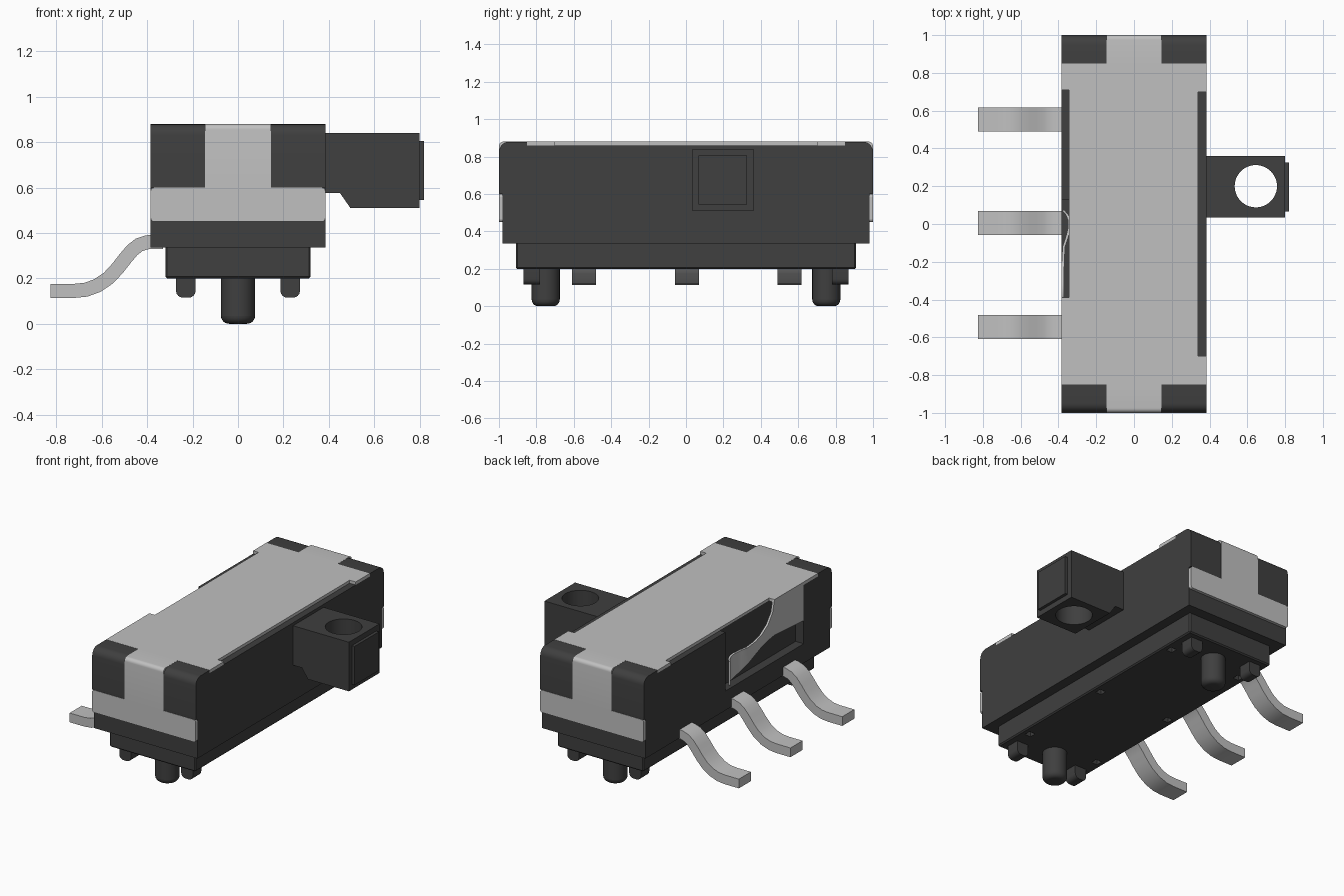
import bpy, bmesh, math
from mathutils import Vector

cube = bpy.data.objects.get("Cube")
if cube:
    bpy.data.objects.remove(cube, do_unlink=True)


def material(name, rgb, rough):
    m = bpy.data.materials.new(name)
    m.use_nodes = True
    m.diffuse_color = (*rgb, 1)
    b = m.node_tree.nodes["Principled BSDF"]
    b.inputs["Base Color"].default_value = (*rgb, 1)
    b.inputs["Roughness"].default_value = rough
    return m


PLASTIC = material("dark plastic", (0.05, 0.05, 0.05), 0.6)
METAL = material("light grey metal", (0.53, 0.53, 0.53), 0.5)


def finish(name, bm, mat):
    bmesh.ops.recalc_face_normals(bm, faces=bm.faces)
    me = bpy.data.meshes.new(name)
    bm.to_mesh(me)
    bm.free()
    me.materials.append(mat)
    ob = bpy.data.objects.new(name, me)
    bpy.context.collection.objects.link(ob)
    return ob


def prism(name, pts, axis, a, b, mat):
    """Extrude an outline from a to b along an axis."""
    place = {"x": lambda u, v, w: (w, u, v),
             "y": lambda u, v, w: (u, w, v),
             "z": lambda u, v, w: (u, v, w)}[axis]
    bm = bmesh.new()
    face = bm.faces.new([bm.verts.new(place(u, v, a)) for u, v in pts])
    ext = bmesh.ops.extrude_face_region(bm, geom=[face])["geom"]
    move = Vector(place(0, 0, b - a))
    bmesh.ops.translate(bm, vec=move, verts=[e for e in ext if isinstance(e, bmesh.types.BMVert)])
    return finish(name, bm, mat)


def box(name, x0, x1, y0, y1, z0, z1, mat):
    return prism(name, [(x0, y0), (x1, y0), (x1, y1), (x0, y1)], "z", z0, z1, mat)


def arc(cx, cy, r, a0, a1, n=6):
    return [(cx + r * math.cos(math.radians(a0 + (a1 - a0) * i / n)),
             cy + r * math.sin(math.radians(a0 + (a1 - a0) * i / n))) for i in range(n + 1)]


def lathe(name, profile, x, y, mat, n=32):
    """Revolve (radius, z) points around a vertical axis."""
    bm = bmesh.new()
    rings = [[bm.verts.new((x + r * math.cos(2 * math.pi * i / n),
                            y + r * math.sin(2 * math.pi * i / n), z)) for i in range(n)]
             for r, z in profile]
    for p, q in zip(rings, rings[1:]):
        for i in range(n):
            j = (i + 1) % n
            bm.faces.new((p[i], p[j], q[j], q[i]))
    bm.faces.new(rings[0])
    bm.faces.new(rings[-1])
    return finish(name, bm, mat)


def apply(ob, mod):
    bpy.context.view_layer.objects.active = ob
    bpy.ops.object.modifier_apply(modifier=mod.name)


def cut(ob, cutter):
    m = ob.modifiers.new("cut", "BOOLEAN")
    m.operation, m.solver, m.object = "DIFFERENCE", "EXACT", cutter
    apply(ob, m)
    bpy.data.objects.remove(cutter, do_unlink=True)


def bevel(ob, width, segments=2):
    m = ob.modifiers.new("bevel", "BEVEL")
    m.width, m.segments = width, segments
    apply(ob, m)


smooth = []

# Housing with a side pocket for the spring arm
body = box("housing", -0.385, 0.385, -0.98, 0.98, 0.335, 0.86, PLASTIC)
cut(body, box("pocket_cutter", -0.5, -0.325, -0.70, 0.13, 0.465, 0.95, PLASTIC))

# Stepped base with small square holes underneath
base = box("base", -0.32, 0.32, -0.91, 0.91, 0.2, 0.345, PLASTIC)
bevel(base, 0.008, 1)
for sx in (-1, 1):
    for y in (-0.67, 0, 0.67):
        cut(base, box("hole_cutter", sx * 0.265 - 0.022, sx * 0.265 + 0.022,
                      y - 0.022, y + 0.022, 0.1, 0.24, PLASTIC))

# Metal cover sheet with a long notch on each side
prism("cover_plate", [(-0.385, -0.85), (0.385, -0.85), (0.385, -0.70), (0.34, -0.70),
                      (0.34, 0.70), (0.385, 0.70), (0.385, 0.85), (-0.385, 0.85),
                      (-0.385, 0.71), (-0.345, 0.71), (-0.345, -0.39), (-0.385, -0.39)],
      "z", 0.86, 0.88, METAL)

for s, end in ((-1, "front"), (1, "back")):
    # Dark corner blocks, rounded along the outer top edge
    for sx, side in ((-1, "right"), (1, "left")):
        pts = [(0.85, 0.6), (0.998, 0.6)] + arc(0.948, 0.829, 0.05, 0, 90) + [(0.85, 0.879)]
        smooth.append(prism(f"{end}_{side}_corner", [(s * y, z) for y, z in pts], "x",
                            sx * 0.145, sx * 0.385, PLASTIC))
    # Folded strap over the end
    pts = [(0.85, 0.86), (0.98, 0.86), (0.98, 0.59), (1.0, 0.59)]
    pts += arc(0.975, 0.855, 0.025, 0, 90) + [(0.85, 0.88)]
    smooth.append(prism(f"{end}_strap", [(s * y, z) for y, z in pts], "x", -0.145, 0.145, METAL))
    # Cross band at the foot of the strap
    r = 0.015
    pts = (arc(0.385 - r, 0.60 - r, r, 0, 90, 3) + arc(-0.385 + r, 0.60 - r, r, 90, 180, 3)
           + arc(-0.385 + r, 0.45 + r, r, 180, 270, 3) + arc(0.385 - r, 0.45 + r, r, 270, 360, 3))
    prism(f"{end}_band", pts, "y", s * 0.979, s * 1.0, METAL)
    # Large locating peg
    prof = [(0.075, 0.21), (0.075, 0.035)] + [(0.04 + u, 0.035 + v) for u, v in arc(0, 0, 0.035, 0, -90)]
    smooth.append(lathe(f"{end}_locating_peg", prof, 0, s * 0.75, PLASTIC))
    # Small standoff feet
    for sx, side in ((-1, "right"), (1, "left")):
        c = sx * 0.23
        pts = [(c - 0.043, 0.21)] + arc(c - 0.013, 0.145, 0.03, 180, 270, 4)
        pts += arc(c + 0.013, 0.145, 0.03, 270, 360, 4) + [(c + 0.043, 0.21)]
        smooth.append(prism(f"{end}_{side}_foot", pts, "y", s * 0.78, s * 0.87, PLASTIC))

# Spring arm folded down from the cover: (y, bottom, top, x)
arm = [(-0.71, 0.62, 0.88, -0.385), (-0.39, 0.64, 0.88, -0.385), (-0.37, 0.638, 0.80, -0.385),
       (-0.32, 0.63, 0.735, -0.385), (-0.25, 0.61, 0.69, -0.384), (-0.18, 0.58, 0.67, -0.382),
       (-0.12, 0.55, 0.66, -0.378), (-0.07, 0.52, 0.655, -0.362), (-0.02, 0.495, 0.65, -0.349),
       (0.02, 0.485, 0.645, -0.349), (0.05, 0.48, 0.64, -0.362), (0.075, 0.48, 0.64, -0.384)]
bm = bmesh.new()
cols = [[bm.verts.new((x + dx, y, z)) for dx, z in ((0, lo), (0, hi), (0.014, hi), (0.014, lo))]
        for y, lo, hi, x in arm]
for p, q in zip(cols, cols[1:]):
    for i in range(4):
        j = (i + 1) % 4
        bm.faces.new((p[i], p[j], q[j], q[i]))
bm.faces.new(cols[0])
bm.faces.new(cols[-1])
smooth.append(finish("spring_arm", bm, METAL))

# Slider knob with a round vertical hole and an end pad
knob = prism("slider_knob", [(0.35, 0.84), (0.80, 0.84), (0.80, 0.51), (0.495, 0.51),
                             (0.45, 0.575), (0.35, 0.575)], "y", 0.035, 0.36, PLASTIC)
cut(knob, lathe("knob_hole_cutter", [(0.112, 0.4), (0.112, 0.95)], 0.645, 0.2, PLASTIC, 48))
smooth.append(knob)
box("knob_end_pad", 0.79, 0.82, 0.067, 0.325, 0.545, 0.805, PLASTIC)

# S-bent terminals of even thickness
path = [(-0.825, 0.145), (-0.72, 0.145), (-0.67, 0.15), (-0.62, 0.168), (-0.57, 0.202),
        (-0.53, 0.245), (-0.495, 0.29), (-0.465, 0.325), (-0.435, 0.348), (-0.40, 0.359),
        (-0.375, 0.361), (-0.33, 0.361)]
upper, lower = [], []
for i, p in enumerate(path):
    a, b = Vector(path[max(i - 1, 0)]), Vector(path[min(i + 1, len(path) - 1)])
    t = (b - a).normalized()
    n = Vector((-t.y, t.x)) * 0.031
    upper.append(tuple(Vector(p) + n))
    lower.append(tuple(Vector(p) - n))
for y, label in ((-0.545, "front"), (0.005, "middle"), (0.553, "back")):
    smooth.append(prism(f"{label}_terminal", upper + lower[::-1], "y", y - 0.064, y + 0.064, METAL))

# Smooth shading on the curved parts
bpy.ops.object.select_all(action="DESELECT")
for ob in smooth:
    ob.select_set(True)
bpy.context.view_layer.objects.active = smooth[0]
bpy.ops.object.shade_smooth_by_angle(angle=math.radians(35))
bpy.ops.object.select_all(action="DESELECT")
